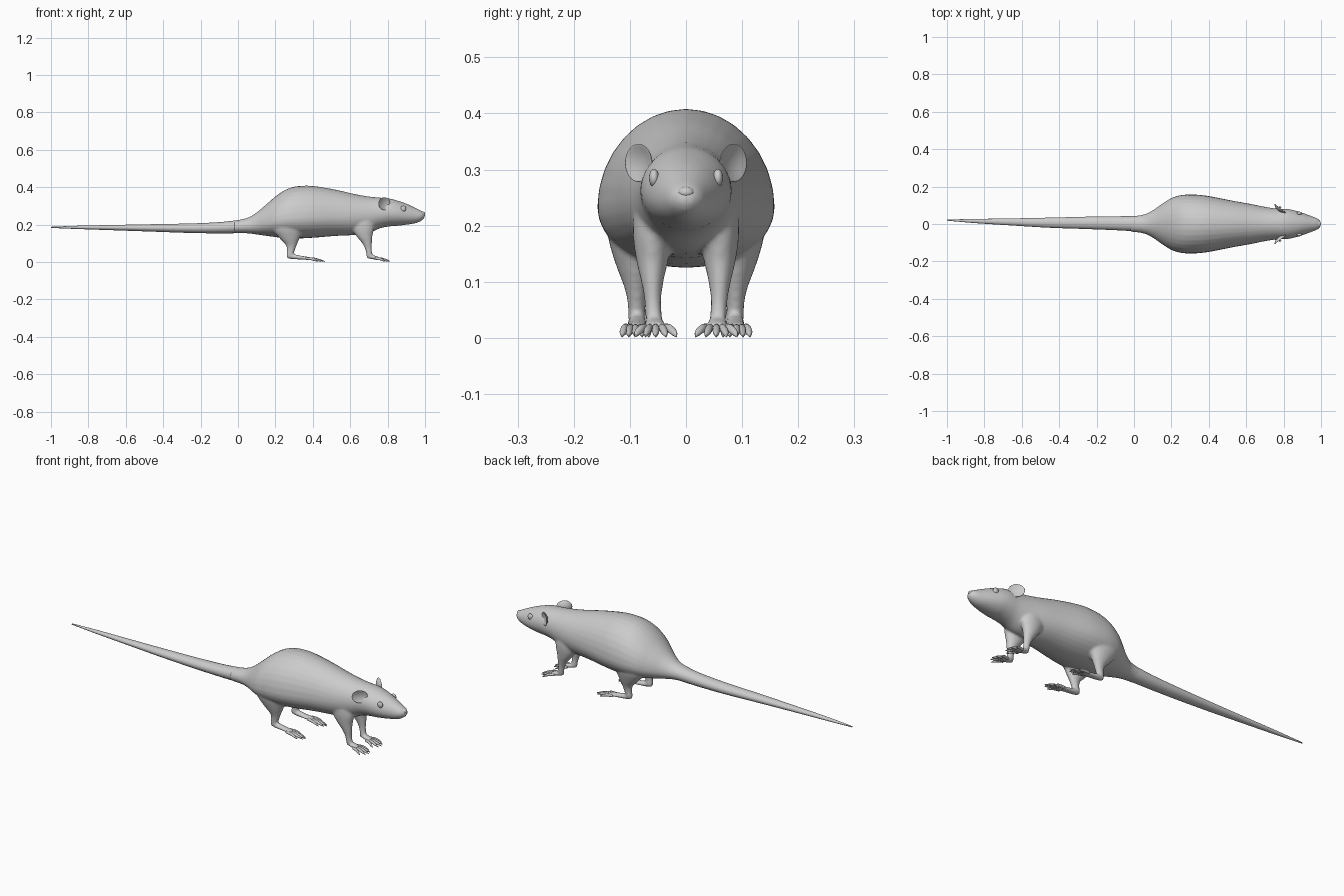
import bpy, bmesh, math
from mathutils import Vector


def smooth_rows(rows, n=5):
    """Catmull-Rom interpolation between station rows."""
    out = []
    for i in range(len(rows) - 1):
        a, b, c, d = (rows[max(i - 1, 0)], rows[i], rows[i + 1], rows[min(i + 2, len(rows) - 1)])
        for k in range(n):
            t = k / n
            out.append([0.5 * (2 * q + (r - p) * t + (2 * p - 5 * q + 4 * r - s) * t * t
                               + (3 * q - p - 3 * r + s) * t ** 3) for p, q, r, s in zip(a, b, c, d)])
    return out + [list(rows[-1])]


def loft(bm, rings):
    vs = [[bm.verts.new(p) for p in ring] for ring in rings]
    n = len(vs[0])
    for a, b in zip(vs, vs[1:]):
        for j in range(n):
            bm.faces.new((a[j], a[(j + 1) % n], b[(j + 1) % n], b[j]))
    bm.faces.new(vs[0][::-1])
    bm.faces.new(vs[-1])


def circle(n):
    return [(math.cos(2 * math.pi * j / n), math.sin(2 * math.pi * j / n)) for j in range(n)]


def lengthwise(bm, rows, n=32):
    """Rows: x, y centre, half width, top, bottom, height of widest point."""
    loft(bm, [[Vector((x, y + w * c, m + s * (t - m if s > 0 else m - b))) for c, s in circle(n)]
              for x, y, w, t, b, m in smooth_rows(rows)])


def upright(bm, rows, side, n=20):
    """Rows: z, x centre, y centre, x radius, y radius."""
    loft(bm, [[Vector((x + rx * c, side * (y + ry * s), z)) for c, s in circle(n)]
              for z, x, y, rx, ry in smooth_rows(rows, 4)])


def finish(name, bm):
    bmesh.ops.recalc_face_normals(bm, faces=bm.faces)
    me = bpy.data.meshes.new(name)
    bm.to_mesh(me)
    bm.free()
    for p in me.polygons:
        p.use_smooth = True
    ob = bpy.data.objects.new(name, me)
    bpy.context.collection.objects.link(ob)
    return ob


# Torso and head
body = bmesh.new()
lengthwise(body, [
    (-0.02, 0, .041, .220, .155, .188), (0.05, 0, .050, .236, .153, .192),
    (0.10, 0, .073, .265, .147, .198), (0.15, 0, .108, .307, .140, .208),
    (0.20, 0, .139, .350, .133, .220), (0.25, 0, .154, .384, .127, .228),
    (0.30, 0, .158, .402, .125, .232), (0.36, 0, .155, .408, .127, .235),
    (0.42, 0, .146, .404, .131, .238), (0.52, 0, .126, .387, .139, .242),
    (0.62, 0, .108, .364, .144, .245), (0.70, 0, .092, .350, .155, .250),
    (0.76, 0, .083, .344, .180, .258), (0.81, 0, .081, .339, .190, .262),
    (0.85, 0, .075, .329, .193, .258), (0.90, 0, .060, .312, .199, .250),
    (0.95, 0, .042, .289, .207, .246), (0.98, 0, .030, .274, .220, .247),
    (0.995, 0, .017, .263, .233, .249), (1.0, 0, .005, .254, .245, .250)])

# Legs and soles, merged with the torso
for s in (-1, 1):
    upright(body, [(.25, .27, .085, .090, .060), (.18, .265, .092, .085, .047),
                   (.13, .275, .091, .056, .034), (.09, .285, .089, .029, .021),
                   (.06, .282, .088, .021, .016), (.035, .277, .087, .018, .016),
                   (.020, .280, .087, .013, .013)], s)
    upright(body, [(.26, .655, .052, .070, .040), (.19, .665, .058, .064, .037),
                   (.14, .675, .060, .044, .029), (.10, .690, .060, .026, .020),
                   (.065, .698, .059, .017, .015), (.035, .703, .057, .017, .015),
                   (.020, .705, .056, .013, .013)], s)
    lengthwise(body, [(.262, s * .087, .010, .038, .020, .028), (.29, s * .087, .016, .043, .015, .028),
                      (.34, s * .088, .019, .033, .013, .022), (.385, s * .090, .022, .026, .010, .017)], 16)
    lengthwise(body, [(.690, s * .056, .010, .038, .020, .028), (.71, s * .056, .016, .040, .016, .027),
                      (.735, s * .055, .020, .033, .012, .022), (.755, s * .054, .021, .026, .010, .017)], 16)
torso = finish("body", body)
rm = torso.modifiers.new("merge", 'REMESH')
rm.mode = 'VOXEL'
rm.voxel_size = 0.006
rm.use_smooth_shade = True
sm = torso.modifiers.new("soften", 'SMOOTH')
sm.factor = 0.5
sm.iterations = 5

# Tail
tail = bmesh.new()
lengthwise(tail, [
    (0.06, 0, .046, .234, .156, .193), (0.0, .002, .041, .224, .154, .189),
    (-0.1, .004, .037, .213, .153, .184), (-0.25, .006, .033, .206, .155, .181),
    (-0.45, .007, .027, .202, .162, .182), (-0.65, .011, .019, .198, .169, .184),
    (-0.85, .016, .011, .194, .176, .185), (-1.0, .021, .003, .188, .182, .185)], 20)
finish("tail", tail)

# Toes: fanned, tapering to claws
for label, x0, yc, length, spread in (("hind", .372, .090, .092, .024), ("front", .742, .054, .072, .037)):
    bm = bmesh.new()
    for s in (-1, 1):
        for k in range(-2, 3):
            y0, y1 = yc + k * .0085, yc + k * spread / 2
            ln = length * (1 - .09 * k * k)
            rows = [(x0 - .01, y0, .006, .026, .012, .018),
                    (x0 + ln * .35, y0 + (y1 - y0) * .4, .0065, .024, .009, .016),
                    (x0 + ln * .7, y0 + (y1 - y0) * .75, .006, .016, .004, .010),
                    (x0 + ln, y1, .001, .005, .001, .003)]
            lengthwise(bm, [(r[0], s * r[1], *r[2:]) for r in rows], 10)
    finish(label + "_toes", bm)

# Ears: cupped discs facing forward and outward
bm = bmesh.new()
for s in (-1, 1):
    u = Vector((-.79, s * .61, 0))
    n = Vector((.61, s * .79, 0))
    ball = bmesh.ops.create_uvsphere(bm, u_segments=28, v_segments=16, radius=1)["verts"]
    for v in ball:
        a, d, c = v.co
        cup = .012 * (a * a + c * c) - .006
        v.co = Vector((.778, s * .080, .312)) + u * (a * .039) + n * (d * .005 + cup) + Vector((0, 0, c * .034))
finish("ears", bm)

# Eyes and nose
bm = bmesh.new()
for pos, size in (((.884, .057, .285), (.015, .009, .016)), ((.884, -.057, .285), (.015, .009, .016))):
    for v in bmesh.ops.create_uvsphere(bm, u_segments=20, v_segments=12, radius=1)["verts"]:
        v.co = Vector(p + c * z for p, c, z in zip(pos, v.co, size))
finish("eyes", bm)
bm = bmesh.new()
for v in bmesh.ops.create_uvsphere(bm, u_segments=20, v_segments=12, radius=1)["verts"]:
    v.co = Vector((.986 + v.co.x * .014, v.co.y * .015, .259 + v.co.z * .011))
finish("nose", bm)
